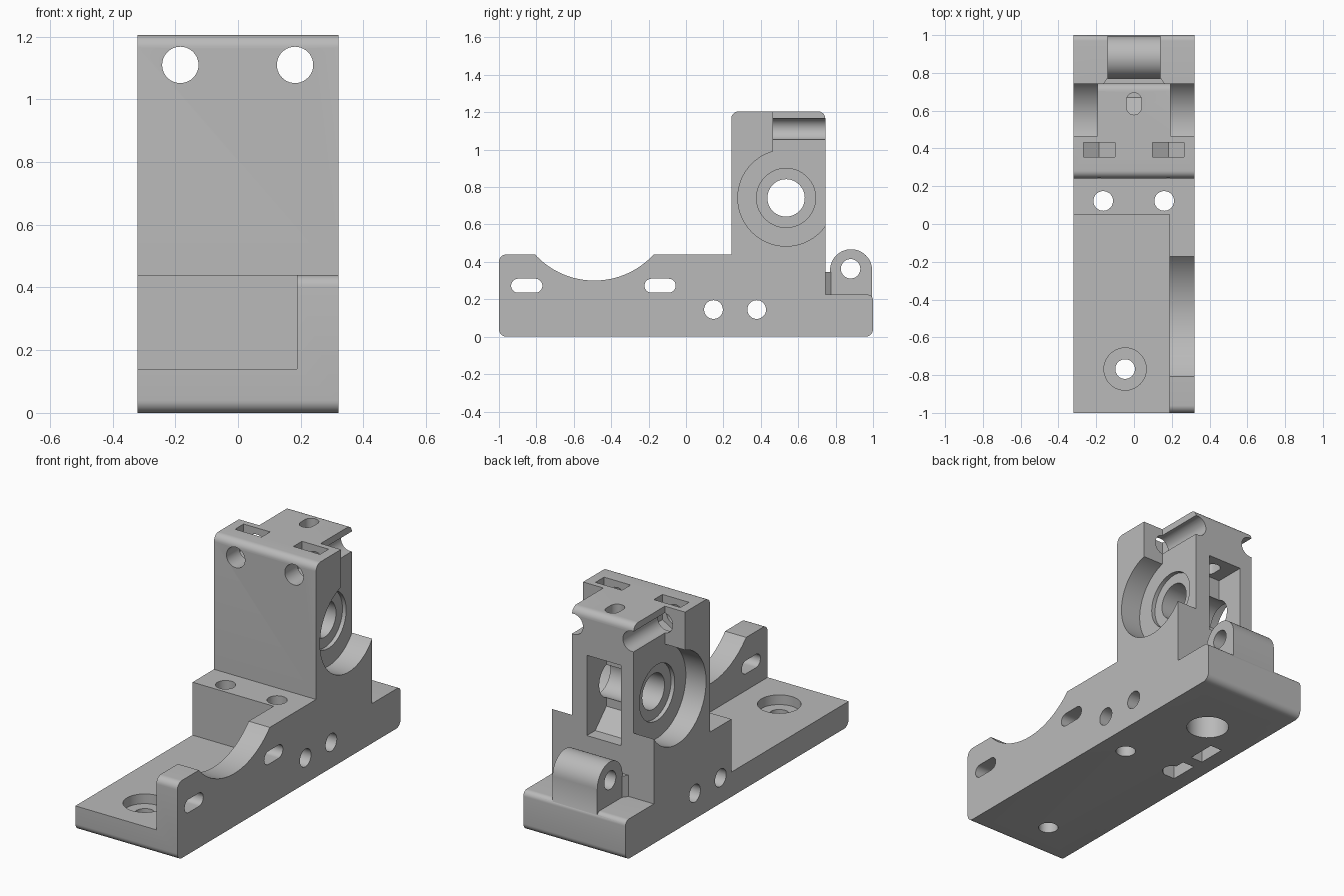
import bpy, bmesh
from math import sin, cos, pi, radians
from mathutils import Vector, Matrix

cube = bpy.data.objects.get("Cube")
if cube:
    bpy.data.objects.remove(cube, do_unlink=True)

grey = bpy.data.materials.new("light grey plastic")
grey.use_nodes = True
COLOR = (0.49, 0.49, 0.49, 1)
grey.diffuse_color = COLOR
grey.node_tree.nodes["Principled BSDF"].inputs["Base Color"].default_value = COLOR


def finish(name, bm):
    bmesh.ops.recalc_face_normals(bm, faces=bm.faces)
    mesh = bpy.data.meshes.new(name)
    bm.to_mesh(mesh)
    bm.free()
    mesh.materials.append(grey)
    ob = bpy.data.objects.new(name, mesh)
    bpy.context.collection.objects.link(ob)
    return ob


def rounded(corners, steps=8):
    """Corners are (a, b) or (a, b, radius) at right angles; returns the outline."""
    out = []
    for i, c in enumerate(corners):
        p = Vector(c[:2])
        if len(c) == 2:
            out.append(p)
            continue
        u = (Vector(corners[i - 1][:2]) - p).normalized()
        v = (Vector(corners[(i + 1) % len(corners)][:2]) - p).normalized()
        mid = p + (u + v) * c[2]
        for k in range(steps + 1):
            t = k / steps * pi / 2
            out.append(mid - c[2] * (v * cos(t) + u * sin(t)))
    return out


def prism(name, outline, axis, lo, hi):
    """Extrude a 2D outline along an axis: x uses (y, z), y uses (x, z), z uses (x, y)."""
    place = {"x": lambda a, b, t: (t, a, b),
             "y": lambda a, b, t: (a, t, b),
             "z": lambda a, b, t: (a, b, t)}[axis]
    bm = bmesh.new()
    low = [bm.verts.new(place(a, b, lo)) for a, b in outline]
    high = [bm.verts.new(place(a, b, hi)) for a, b in outline]
    bm.faces.new(low)
    bm.faces.new(high)
    n = len(low)
    for i in range(n):
        j = (i + 1) % n
        bm.faces.new((low[i], low[j], high[j], high[i]))
    return finish(name, bm)


def circle(a, b, r, n=40, turn=0.0):
    return [(a + r * cos(2 * pi * i / n + turn), b + r * sin(2 * pi * i / n + turn)) for i in range(n)]


def slot(a0, a1, b0, b1):
    """Slot with round ends, long in the first direction."""
    r = (b1 - b0) / 2
    return rounded([(a0, b0, r), (a1, b0, r), (a1, b1, r), (a0, b1, r)])


def rect(a0, a1, b0, b1):
    return [(a0, b0), (a1, b0), (a1, b1), (a0, b1)]


def combine(target, other, operation="DIFFERENCE"):
    mod = target.modifiers.new("combine", "BOOLEAN")
    mod.operation = operation
    mod.solver = "EXACT"
    mod.object = other
    bpy.context.view_layer.objects.active = target
    bpy.ops.object.modifier_apply(modifier=mod.name)
    bpy.data.objects.remove(other, do_unlink=True)


def cut(outline, axis, lo, hi):
    combine(body, prism("cutter", outline, axis, lo, hi))


# Main body: base, raised block, tower and rear step
W = 0.32
body = prism("mount_body", rounded([
    (-1, 0, 0.04), (1, 0, 0.04), (1, 0.225, 0.03), (0.745, 0.225),
    (0.745, 1.205, 0.04), (0.242, 1.205, 0.04), (0.242, 0.44), (-1, 0.44, 0.04)]), "x", -W, W)

# Hinge lug at the rear, with its flared foot
lug = [(0.995, 0.2), (0.995, 0.355)] + [
    (0.8825 + 0.1125 * cos(pi * k / 24), 0.355 + 0.1125 * sin(pi * k / 24)) for k in range(1, 24)
] + [(0.77, 0.355), (0.77, 0.2)]
combine(body, prism("lug", lug, "x", -0.14, 0.14), "UNION")
flare = [(-0.165, 0.74), (0.165, 0.74), (0.14, 0.775), (-0.14, 0.775)]
combine(body, prism("lug_foot", flare, "z", 0.2, 0.345), "UNION")
cut(circle(0.88, 0.363, 0.052), "x", -0.5, 0.5)

# Open floor beside the wall, and the round scoop in the wall
cut(rect(-0.5, 0.188, -1.2, 0.05), "z", 0.14, 0.6)
cut(circle(-0.49, 0.73, 0.43, 96), "x", 0.1, 0.5)
for y in (-0.935, -0.222):
    cut(slot(y, y + 0.167, 0.235, 0.31), "x", 0.1, 0.5)

# Counterbored hole in the floor
cut(circle(-0.047, -0.768, 0.052), "z", -0.1, 0.3)
cut(circle(-0.047, -0.768, 0.112), "z", 0.085, 0.3)

# Vertical block holes and cross holes with hexagonal nut traps
for x in (-0.163, 0.16):
    cut(circle(x, 0.122, 0.052), "z", -0.1, 0.6)
for y in (0.147, 0.378):
    cut(circle(y, 0.145, 0.05), "x", -0.5, 0.5)
    hexagon = circle(y, 0.145, 0.094, 6, pi / 2)
    trap = [hexagon[5], hexagon[0], hexagon[1], (hexagon[1][0], -0.1), (hexagon[5][0], -0.1)]
    cut(trap, "x", -0.225, -0.15)

# Bearing pockets, open toward the top rear corners
for s in (-1, 1):
    lo, hi = sorted((s * 0.193, s * 0.5))
    cut(circle(0.535, 0.742, 0.258, 72), "x", lo, hi)
    cut(rect(0.465, 0.9, 0.742, 1.4), "x", lo, hi)
    lo, hi = sorted((s * 0.17, s * 0.5))
    cut(circle(0.535, 0.742, 0.158, 56), "x", lo, hi)
cut(circle(0.535, 0.742, 0.1, 48), "x", -0.5, 0.5)

# Long top holes with nut traps from above
for x in (-0.184, 0.182):
    cut(circle(x, 1.11, 0.058), "y", 0.1, 0.9)
    hexagon = circle(x, 1.11, 0.096, 6, pi / 2)
    trap = [hexagon[2], hexagon[3], hexagon[4], (hexagon[4][0], 1.4), (hexagon[2][0], 1.4)]
    cut(trap, "y", 0.355, 0.432)

# Rear window, feed slot in the top, and round socket from below
cut([(0.9, 0.5), (0.9, 0.955), (0.57, 0.955), (0.57, 0.6), (0.67, 0.5)], "x", -0.115, 0.1)
feed = [(b, a) for a, b in slot(0.578, 0.695, -0.04, 0.04)]
cut(feed, "z", 0.9, 1.4)
cut(circle(-0.01, 0.6, 0.112), "z", -0.1, 0.3)

# Smooth the curved walls, keep hard edges
bpy.ops.object.select_all(action="DESELECT")
body.select_set(True)
bpy.context.view_layer.objects.active = body
bpy.ops.object.shade_smooth_by_angle(angle=radians(30))
